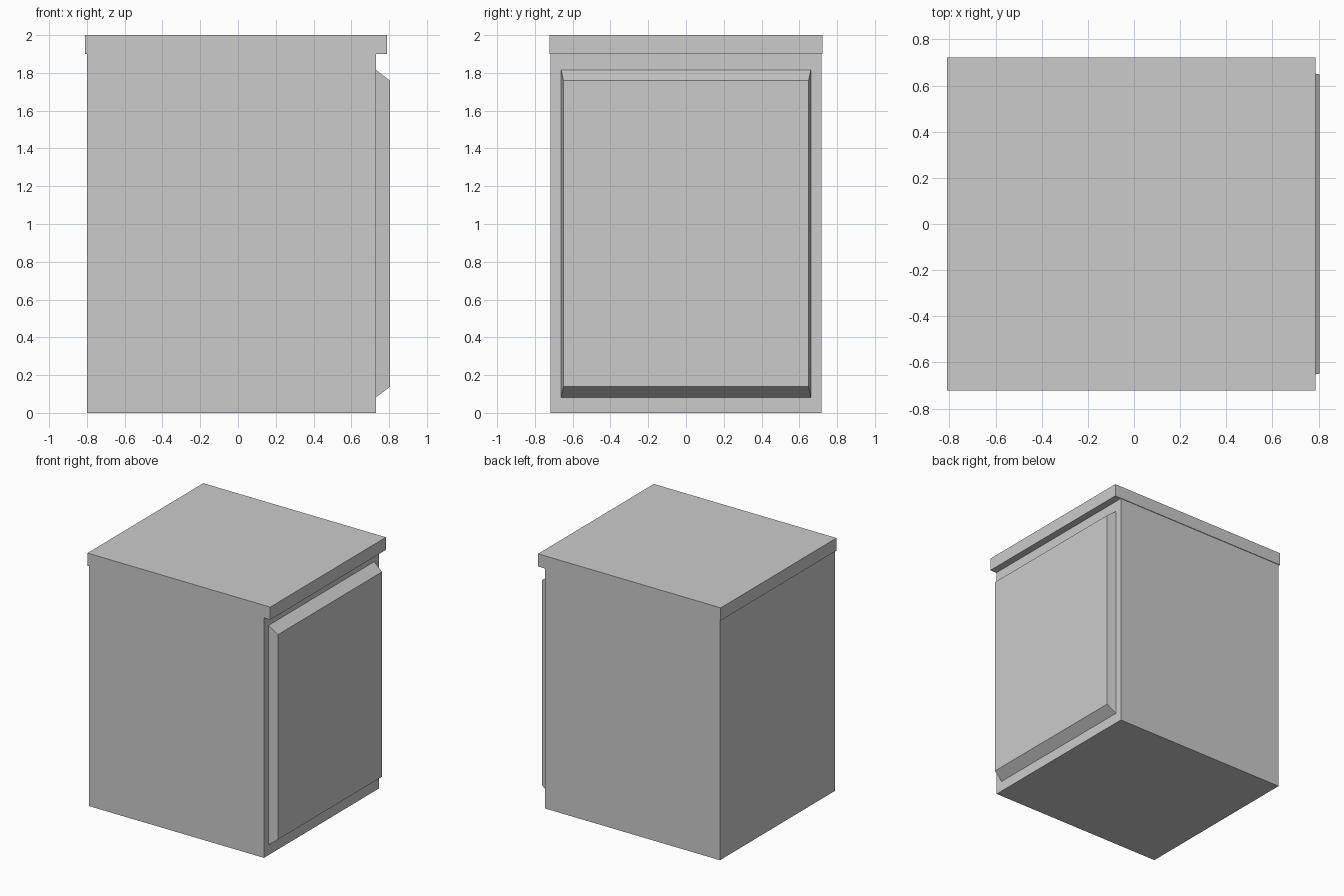
import bpy, bmesh

if "Cube" in bpy.data.objects:
    bpy.data.objects.remove(bpy.data.objects["Cube"])


def block(name, x, y, z, inset_y=0.0, inset_z=0.0):
    """Box from ranges; the +x face can be inset to make chamfered sides."""
    bm = bmesh.new()
    bmesh.ops.create_cube(bm, size=1)
    for v in bm.verts:
        outer = v.co.x > 0
        dy = inset_y if outer else 0
        dz = inset_z if outer else 0
        v.co.x = x[1] if outer else x[0]
        v.co.y = y[1] - dy if v.co.y > 0 else y[0] + dy
        v.co.z = z[1] - dz if v.co.z > 0 else z[0] + dz
    mesh = bpy.data.meshes.new(name)
    bm.to_mesh(mesh)
    bm.free()
    obj = bpy.data.objects.new(name, mesh)
    bpy.context.collection.objects.link(obj)
    return obj


# Cabinet carcass
block("cabinet_body", (-0.80, 0.73), (-0.718, 0.718), (0, 1.9))

# Overhanging worktop
block("worktop", (-0.81, 0.788), (-0.723, 0.723), (1.9, 2.0))

# Door panel with sloped edges
block("door_panel", (0.73, 0.805), (-0.661, 0.661), (0.082, 1.816),
      inset_y=0.012, inset_z=0.057)
